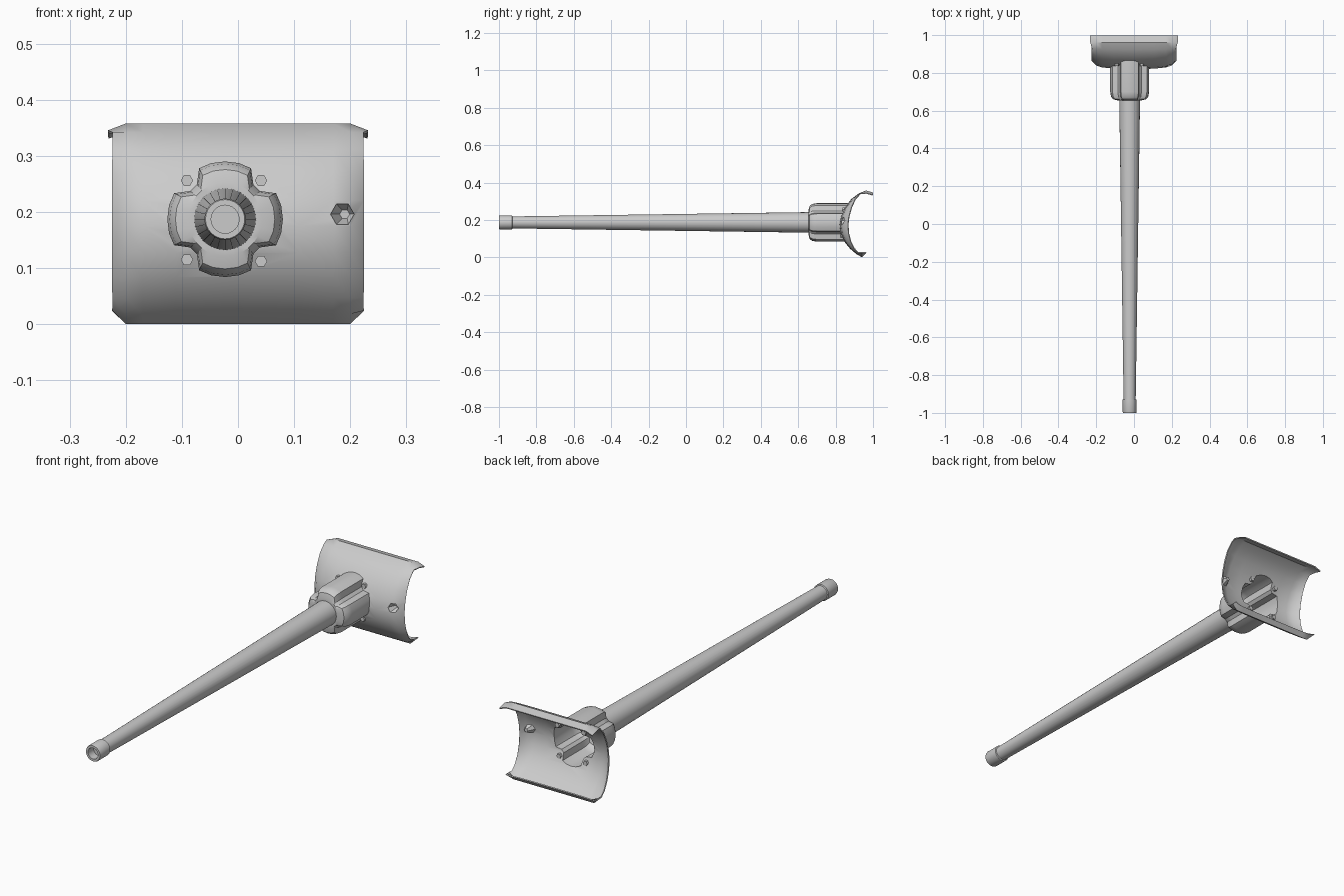
import bpy, bmesh, math
from math import sin, cos, radians, tau

if "Cube" in bpy.data.objects:
    bpy.data.objects.remove(bpy.data.objects["Cube"])

CX, CZ = -0.023, 0.187          # barrel axis

paint = bpy.data.materials.new("grey_metal")
paint.diffuse_color = (0.6, 0.6, 0.6, 1)
paint.use_nodes = True
paint.node_tree.nodes["Principled BSDF"].inputs["Base Color"].default_value = paint.diffuse_color


def loft(name, rings, closed=True, cap_first=False, cap_last=False):
    """Skin a list of equally long point rings."""
    bm = bmesh.new()
    vs = [[bm.verts.new(p) for p in ring] for ring in rings]
    n = len(rings[0])
    for a, b in zip(vs, vs[1:]):
        for i in range(n if closed else n - 1):
            j = (i + 1) % n
            bm.faces.new((a[i], a[j], b[j], b[i]))
    if cap_first:
        bm.faces.new(vs[0][::-1])
    if cap_last:
        bm.faces.new(vs[-1])
    bmesh.ops.recalc_face_normals(bm, faces=bm.faces)
    me = bpy.data.meshes.new(name)
    bm.to_mesh(me)
    bm.free()
    ob = bpy.data.objects.new(name, me)
    bpy.context.collection.objects.link(ob)
    me.materials.append(paint)
    return ob


def smooth(ob, angle=35):
    bpy.ops.object.select_all(action='DESELECT')
    ob.select_set(True)
    bpy.context.view_layer.objects.active = ob
    bpy.ops.object.shade_smooth_by_angle(angle=radians(angle))


def interp(table, t):
    for (a, u), (b, v) in zip(table, table[1:]):
        if t <= b:
            return u + (v - u) * max(0, (t - a) / (b - a))
    return table[-1][1]


def circle(r, y, n=24, cx=CX, cz=CZ):
    return [(cx + r * cos(tau * i / n), y, cz + r * sin(tau * i / n)) for i in range(n)]


# Shield: curved section (y, z), with the sides bent back
SECTION = [(0.998, 0.345), (0.962, 0.355), (0.925, 0.340), (0.885, 0.310), (0.852, 0.267),
           (0.830, 0.220), (0.822, 0.175), (0.829, 0.128), (0.849, 0.085), (0.879, 0.048),
           (0.912, 0.020), (0.940, 0.003), (0.953, 0.022)]
BEND = [(0, 0), (0.11, 0.003), (0.17, 0.010), (0.20, 0.020), (0.223, 0.045)]
FRONT = sorted((z, y) for y, z in SECTION[1:-1])


def shield_y(x, z):
    w = max(0, 1 - ((z - 0.178) / 0.178) ** 2)
    return interp(FRONT, z) + interp(BEND, abs(x)) * w


columns = []
for x in (-0.223, -0.2, -0.17, -0.11, 0, 0.11, 0.17, 0.2, 0.223):
    col = []
    for k, (y, z) in enumerate(SECTION):
        w = max(0, 1 - ((z - 0.178) / 0.178) ** 2)
        px, pz = x, z
        if abs(x) > 0.21:                       # clipped corners
            if k < 2:
                px, pz = math.copysign(0.231, x), z - 0.012
            elif k > 9:
                pz = max(z, 0.026)
        col.append((px, min(0.998, y + interp(BEND, abs(x)) * w), pz))
    columns.append(col)
shield = loft("shield", columns, closed=False)

# Four-lobed outline of the sleeve
LOBE = [(0, 0.103), (14, 0.103), (27, 0.102), (39, 0.080), (51, 0.080), (63, 0.102), (76, 0.103)]
OUTLINE = [(radians(q * 90 + a), r) for q in range(4) for a, r in LOBE]


def lobes(s, y=None, r=None):
    pts = []
    for a, rad in OUTLINE:
        d = r or rad * s
        x, z = CX + d * cos(a), CZ + d * sin(a)
        pts.append((x, shield_y(x, z) if y is None else y, z))
    return pts


# Openings through the shield: sleeve and sight port
PX, PZ = 0.186, 0.196
cutters = [loft("sleeve_cutter", [lobes(0.985, 0.76), lobes(0.985, 0.93)], True, True, True),
           loft("port_cutter", [circle(0.021, 0.76, 6, PX, PZ),
                                circle(0.021, 0.95, 6, PX, PZ)], True, True, True)]
mod = shield.modifiers.new("thickness", 'SOLIDIFY')
mod.thickness, mod.offset = 0.005, 0
for c in cutters:
    mod = shield.modifiers.new("opening", 'BOOLEAN')
    mod.operation, mod.solver, mod.object = 'DIFFERENCE', 'EXACT', c
    c.hide_render = True
bpy.context.view_layer.update()
dg = bpy.context.evaluated_depsgraph_get()
cut = bpy.data.meshes.new_from_object(shield.evaluated_get(dg))
shield.modifiers.clear()
shield.data = cut
for c in cutters:
    bpy.data.objects.remove(c)
smooth(shield)

# Sight port: shallow tapered pocket
rim = [(x, shield_y(x, z), z) for x, _, z in circle(0.0215, 0, 6, PX, PZ)]
loft("sight_port", [rim, circle(0.009, 0.868, 6, PX + 0.004, PZ)], True, False, True)

# Sleeve: rounded front, open back that follows the shield
sleeve = loft("sleeve", [lobes(1, 0.655, 0.054), lobes(1, 0.655, 0.066), lobes(0.86, 0.661),
                         lobes(0.96, 0.675), lobes(1, 0.70), lobes(1)])
smooth(sleeve, 30)

# Barrel with muzzle collar and recessed bore
barrel = loft("barrel", [circle(r, y) for r, y in (
    (0.025, -0.96), (0.025, -1.0), (0.035, -1.0), (0.037, -0.995), (0.037, -0.93),
    (0.032, -0.928), (0.055, 0.66))], True, True, True)
smooth(barrel)

# Hexagonal bolts around the sleeve
for i, (x, z) in enumerate([(-0.091, 0.256), (0.041, 0.256), (-0.091, 0.115), (0.041, 0.112)]):
    y = shield_y(x, z)
    loft(f"bolt_{i + 1}", [circle(0.011, y - 0.012, 6, x, z),
                           circle(0.011, y + 0.012, 6, x, z)], True, True, True)
